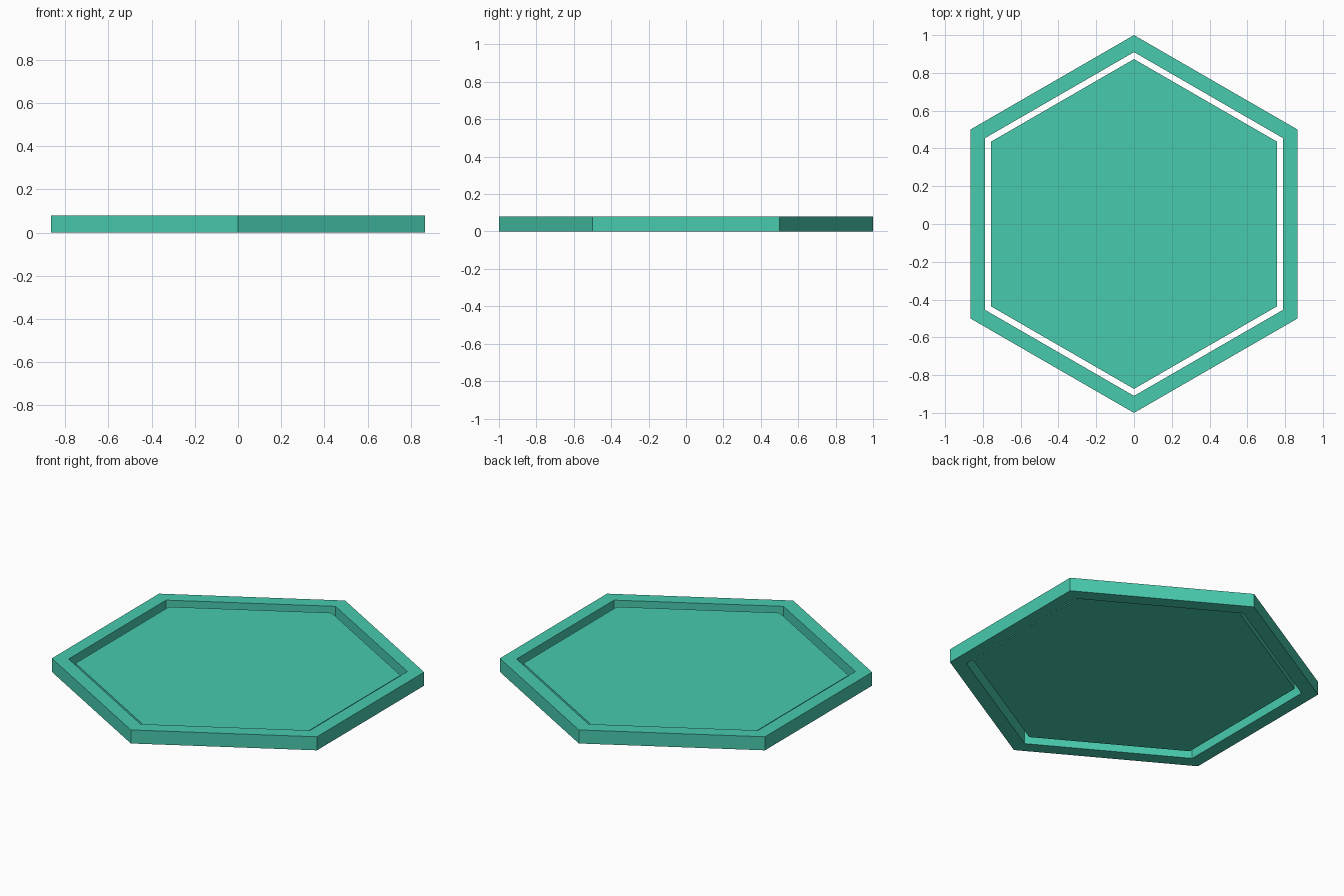
import bpy
import bmesh
from math import cos, sin, pi

cube = bpy.data.objects.get("Cube")
if cube:
    bpy.data.objects.remove(cube, do_unlink=True)

# Single flat colour
teal = bpy.data.materials.new("teal")
teal.use_nodes = True
colour = (0.065, 0.59, 0.42, 1)
teal.diffuse_color = colour
teal.node_tree.nodes["Principled BSDF"].inputs["Base Color"].default_value = colour


def hexagon(bm, radius, z):
    """Ring of six vertices with points towards front and back."""
    angles = [pi / 2 + i * pi / 3 for i in range(6)]
    return [bm.verts.new((radius * cos(a), radius * sin(a), z)) for a in angles]


def bridge(bm, a, b):
    for i in range(6):
        j = (i + 1) % 6
        bm.faces.new((a[i], a[j], b[j], b[i]))


def finish(bm, name):
    bmesh.ops.recalc_face_normals(bm, faces=bm.faces)
    mesh = bpy.data.meshes.new(name)
    bm.to_mesh(mesh)
    bm.free()
    mesh.materials.append(teal)
    obj = bpy.data.objects.new(name, mesh)
    bpy.context.collection.objects.link(obj)
    return obj


HEIGHT = 0.08

# Outer rim: a closed loop of four hexagonal rings
bm = bmesh.new()
profile = [(1, 0), (1, HEIGHT), (0.91, HEIGHT), (0.91, 0)]
rings = [hexagon(bm, r, z) for r, z in profile]
for k in range(4):
    bridge(bm, rings[k], rings[(k + 1) % 4])
finish(bm, "outer_rim")

# Inner panel: thinner slab floating at mid height inside the rim
bm = bmesh.new()
low = hexagon(bm, 0.873, HEIGHT * 0.3)
high = hexagon(bm, 0.873, HEIGHT * 0.7)
bridge(bm, low, high)
bm.faces.new(low)
bm.faces.new(high)
finish(bm, "inner_panel")
